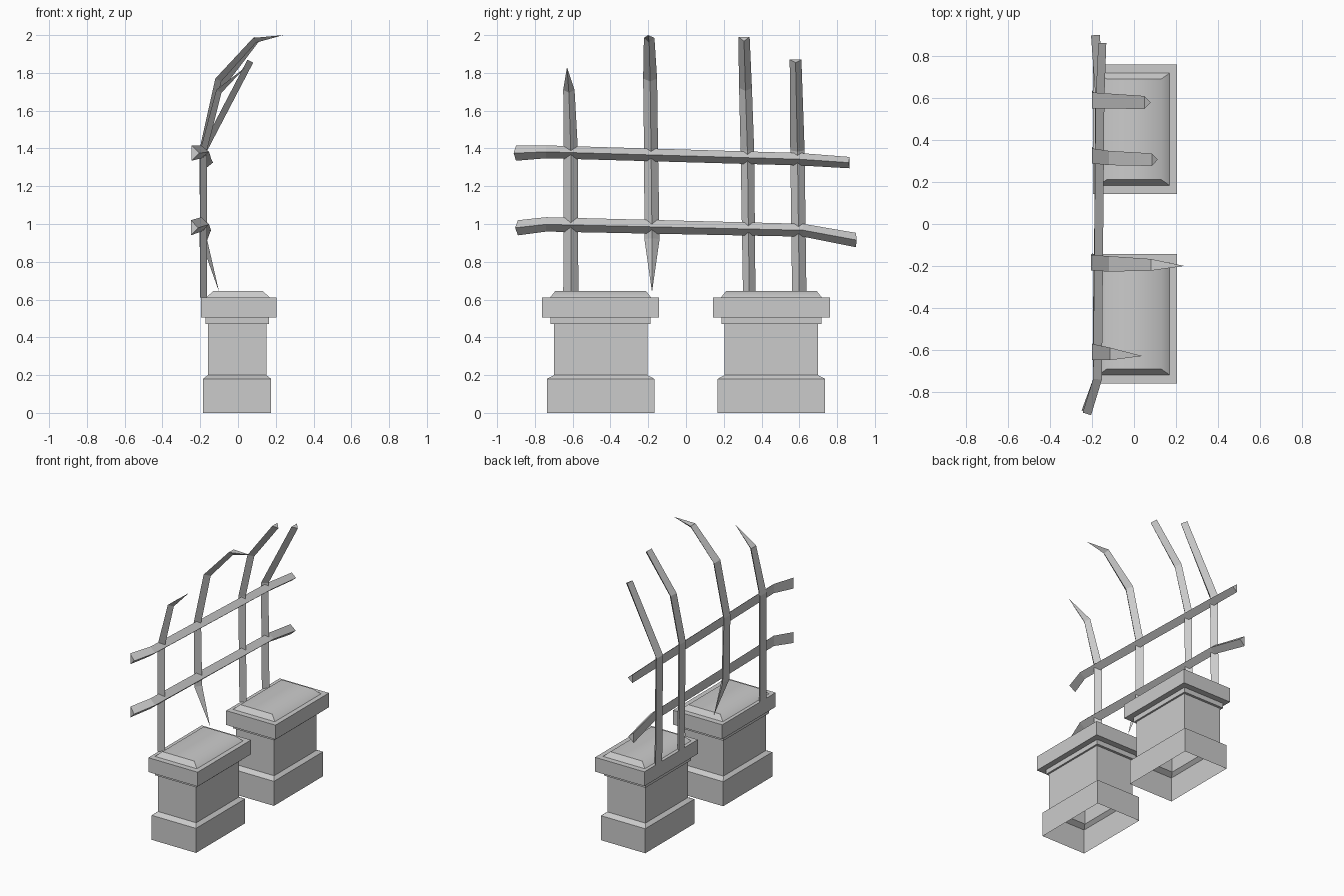
import bpy
import bmesh
from mathutils import Vector

cube = bpy.data.objects.get("Cube")
if cube:
    bpy.data.objects.remove(cube, do_unlink=True)

stone = bpy.data.materials.new("plain_grey")
stone.use_nodes = True
GREY = (0.6, 0.6, 0.6, 1)
stone.diffuse_color = GREY
stone.node_tree.nodes["Principled BSDF"].inputs["Base Color"].default_value = GREY


def finish(name, bm):
    bmesh.ops.recalc_face_normals(bm, faces=bm.faces)
    mesh = bpy.data.meshes.new(name)
    bm.to_mesh(mesh)
    bm.free()
    mesh.materials.append(stone)
    obj = bpy.data.objects.new(name, mesh)
    bpy.context.collection.objects.link(obj)
    return obj


def loft(bm, rings, cap_start=True, cap_end=True):
    loops = [[bm.verts.new(p) for p in ring] for ring in rings]
    for a, b in zip(loops, loops[1:]):
        n = len(a)
        for i in range(n):
            j = (i + 1) % n
            bm.faces.new((a[i], a[j], b[j], b[i]))
    if cap_start:
        bm.faces.new(loops[0][::-1])
    if cap_end:
        bm.faces.new(loops[-1])


def rectangle(cx, cy, hx, hy, z):
    return [(cx + sx * hx, cy + sy * hy, z)
            for sx, sy in ((-1, -1), (1, -1), (1, 1), (-1, 1))]


def pier(name, cy):
    # Stepped body, open underneath: centre x, half x, half y, z
    steps = [(-.005, .18, .285, 0), (-.005, .18, .285, .18),
             (-.005, .155, .247, .2), (-.005, .155, .247, .47),
             (-.005, .168, .265, .47), (-.005, .168, .265, .505),
             (.005, .2, .31, .505), (.005, .2, .31, .61)]
    bm = bmesh.new()
    loft(bm, [rectangle(cx, cy, hx, hy, z) for cx, hx, hy, z in steps], False)
    finish(name, bm)
    # Crowned slab, softly shaded along its long edges
    bm = bmesh.new()
    loft(bm, [rectangle(0, cy, .17, .268, .61),
              rectangle(0, cy, .13, .24, .645)], False)
    top = finish(name + "_top", bm)
    for face in top.data.polygons:
        face.use_smooth = abs(face.normal.y) < 0.1
    edges = top.data.edges
    for edge in edges:
        a, b = (top.data.vertices[i].co for i in edge.vertices)
        edge.use_edge_sharp = abs(a.x - b.x) > 0.01


def wedge_bar(name, path, side, depth):
    # Triangular section: flat at the back, ridge towards +x; path is (point, half width)
    side = Vector(side)
    widest = max(w for _, w in path)
    rings = []
    for i, (point, half) in enumerate(path):
        p = Vector(point)
        before = Vector(path[max(i - 1, 0)][0])
        after = Vector(path[min(i + 1, len(path) - 1)][0])
        out = (after - before).cross(side).normalized()
        if out.x < 0:
            out = -out
        ridge = p + out * depth * min(1, half / widest * 1.2)
        rings.append((p - side * half, ridge, p + side * half))
    bm = bmesh.new()
    loft(bm, rings)
    bmesh.ops.remove_doubles(bm, verts=bm.verts, dist=0.0005)
    finish(name, bm)


# Masonry piers
pier("front_pier", -.452)
pier("back_pier", .452)

# Upright bars, bent over towards +x
Y = (0, 1, 0)
wedge_bar("upright_1", [((-.2, -.61, .61), .04), ((-.2, -.61, 1.39), .038),
                        ((-.115, -.62, 1.71), .03), ((.04, -.63, 1.83), 0)], Y, .035)
wedge_bar("upright_2", [((-.1, -.18, .64), 0), ((-.2, -.18, .92), .04),
                        ((-.205, -.185, 1.39), .037), ((-.12, -.19, 1.77), .037),
                        ((.08, -.195, 1.985), .028), ((.24, -.2, 2), 0)], Y, .035)
wedge_bar("upright_3", [((-.2, .335, .61), .033), ((-.2, .325, 1.39), .036),
                        ((-.12, .315, 1.72), .034), ((.085, .307, 1.99), .03)], Y, .035)
wedge_bar("upright_4", [((-.2, .6, .61), .038), ((-.2, .59, 1.39), .038),
                        ((.05, .58, 1.87), .031)], Y, .035)

# Cross rails with bent ends
Z = (0, 0, 1)
wedge_bar("upper_rail", [((-.245, -.9, 1.375), .04), ((-.195, -.74, 1.382), .034),
                         ((-.183, .6, 1.343), .033), ((-.17, .865, 1.325), .03)], Z, .042)
wedge_bar("lower_rail", [((-.25, -.89, .98), .04), ((-.195, -.74, .998), .038),
                         ((-.185, .62, .967), .034), ((-.205, .9, .915), .038)], Z, .042)
